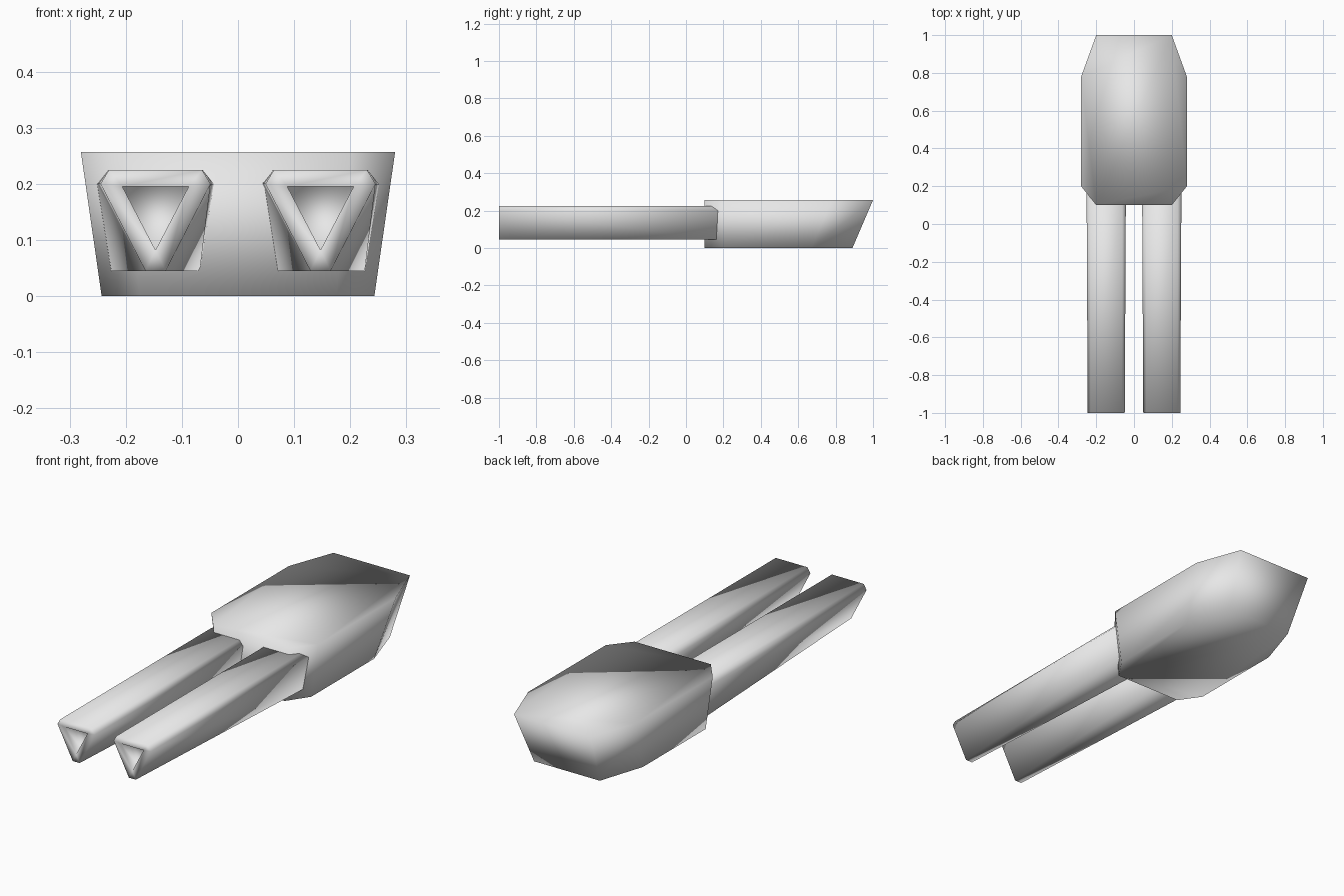
import bpy, bmesh

cube = bpy.data.objects.get("Cube")
if cube:
    bpy.data.objects.remove(cube, do_unlink=True)

grey = bpy.data.materials.new("light_grey")
grey.use_nodes = True
grey.diffuse_color = (0.8, 0.8, 0.8, 1)
grey.node_tree.nodes["Principled BSDF"].inputs["Base Color"].default_value = (0.8, 0.8, 0.8, 1)


def loft(name, rings):
    """Skin a list of equal-length point rings, cap both ends, shade smooth."""
    bm = bmesh.new()
    rows = [[bm.verts.new(p) for p in ring] for ring in rings]
    n = len(rows[0])
    for a, b in zip(rows, rows[1:]):
        for i in range(n):
            j = (i + 1) % n
            bm.faces.new((a[i], a[j], b[j], b[i]))
    bm.faces.new(rows[0][::-1])
    bm.faces.new(rows[-1])
    bmesh.ops.remove_doubles(bm, verts=bm.verts, dist=0.0005)
    bmesh.ops.recalc_face_normals(bm, faces=bm.faces)
    mesh = bpy.data.meshes.new(name)
    bm.to_mesh(mesh)
    bm.free()
    for p in mesh.polygons:
        p.use_smooth = True
    mesh.materials.append(grey)
    obj = bpy.data.objects.new(name, mesh)
    bpy.context.scene.collection.objects.link(obj)
    return obj


def mirrored(half, z):
    """Closed outline at height z from its +x half."""
    return [(x, y, z) for x, y in half] + [(-x, y, z) for x, y in reversed(half)]


# Body: tapered eight-sided hull with a raked back
bottom = [(0.175, 0.10), (0.243, 0.20), (0.243, 0.67), (0.172, 0.89)]
top = [(0.20, 0.10), (0.28, 0.20), (0.28, 0.78), (0.20, 1.00)]
loft("body", [mirrored(bottom, 0.0), mirrored(top, 0.257)])

# Prongs: wedge section at the front widening to a blocky root, with a
# triangular recess in the front end
def section(half):
    """Ring from its +x half, given as (x, y, z)."""
    return half + [(-x, y, z) for x, y, z in reversed(half)]


def recess(y):
    return section([(0.059, y, 0.195), (0.059, y, 0.195), (0.0, y, 0.082)])


front = section([(0.083, -1.0, 0.225), (0.098, -1.0, 0.20), (0.018, -1.0, 0.045)])
root = section([(0.084, 0.135, 0.225), (0.104, 0.171, 0.20), (0.079, 0.162, 0.045)])
for side, name in ((1, "left_prong"), (-1, "right_prong")):
    prong = loft(name, [recess(-0.95), recess(-1.0), front, root])
    prong.location.x = side * 0.147
